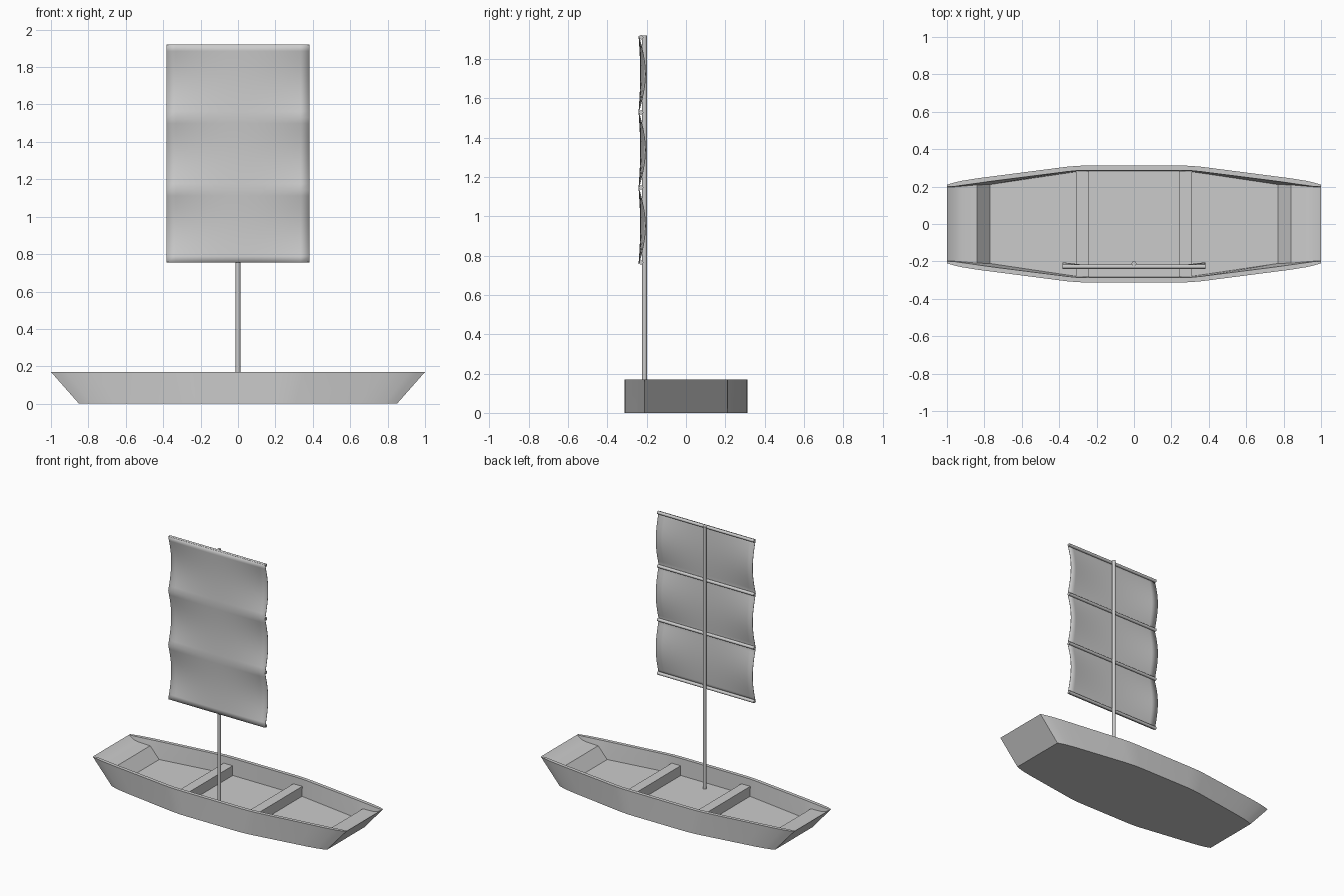
import bpy, bmesh, math
from mathutils import Matrix

old = bpy.data.objects.get("Cube")
if old:
    bpy.data.objects.remove(old, do_unlink=True)

grey = bpy.data.materials.new("plain grey")
grey.use_nodes = True
grey.diffuse_color = (0.6, 0.6, 0.6, 1)
grey.node_tree.nodes["Principled BSDF"].inputs["Base Color"].default_value = (0.6, 0.6, 0.6, 1)


def finish(name, bm, angle=30):
    """Turn a bmesh into a smooth-shaded object with sharp edges kept."""
    bmesh.ops.recalc_face_normals(bm, faces=bm.faces)
    mesh = bpy.data.meshes.new(name)
    bm.to_mesh(mesh)
    bm.free()
    mesh.materials.append(grey)
    ob = bpy.data.objects.new(name, mesh)
    bpy.context.collection.objects.link(ob)
    bpy.ops.object.select_all(action='DESELECT')
    ob.select_set(True)
    bpy.context.view_layer.objects.active = ob
    bpy.ops.object.shade_smooth_by_angle(angle=math.radians(angle))
    return ob


def rod(name, radius, length, centre, axis='Z'):
    bm = bmesh.new()
    turn = Matrix.Rotation(math.pi / 2, 4, 'Y') if axis == 'X' else Matrix.Identity(4)
    bmesh.ops.create_cone(bm, cap_ends=True, segments=16, radius1=radius, radius2=radius,
                          depth=length, matrix=Matrix.Translation(centre) @ turn)
    return finish(name, bm, 40)


def box(name, size, centre):
    bm = bmesh.new()
    bmesh.ops.create_cube(bm, size=1, matrix=Matrix.Translation(centre) @ Matrix.Diagonal((*size, 1)))
    return finish(name, bm)


# Hull: closed cross-sections lofted from end to end
RIM, FLOOR = 0.17, 0.05
# x, outer half width, rim half width, floor half width, floor height
half = [
    (1.00, 0.210, 0.199, 0.197, RIM),
    (0.96, 0.222, 0.201, 0.199, 0.145),
    (0.92, 0.231, 0.207, 0.202, 0.136),
    (0.84, 0.244, 0.218, 0.209, 0.13),
    (0.77, 0.253, 0.228, 0.211, FLOOR),
    (0.36, 0.306, 0.280, 0.272, FLOOR),
    (0.30, 0.311, 0.286, 0.280, FLOOR),
    (0.24, 0.313, 0.287, 0.284, FLOOR),
]
stations = half + [(-s[0], *s[1:]) for s in reversed(half)]
bm = bmesh.new()
rings = []
for x, outer, rim, floor, z in stations:
    side = [(x * 0.85, outer, 0), (x, outer, RIM), (x, rim, RIM), (x, floor, z)]
    loop = side + [(px, -py, pz) for px, py, pz in reversed(side)]
    rings.append([bm.verts.new(p) for p in loop])
for a, b in zip(rings, rings[1:]):
    for i in range(len(a)):
        j = (i + 1) % len(a)
        bm.faces.new((a[i], a[j], b[j], b[i]))
bm.faces.new(rings[0])
bm.faces.new(rings[-1])
finish("hull", bm)

# Two cross benches
for name, sx in (("left_bench", 1), ("right_bench", -1)):
    box(name, (0.07, 0.565, 0.08), (sx * 0.275, 0, 0.08))

# Mast
MAST_Y = -0.211
rod("mast", 0.0125, 1.88, (0, MAST_Y, 0.98))

# Four horizontal spars
LOW, BAY, HALF = 0.765, 0.382, 0.382
for k in range(4):
    rod(f"spar_{k + 1}", 0.011, 2 * HALF, (0, -0.228, LOW + k * BAY), 'X')

# Sail: three bays billowing backwards, most at the free side edges
COLS, ROWS = 16, 36
bm = bmesh.new()
grid = []
for r in range(ROWS + 1):
    t = r / ROWS * 3
    row = []
    for c in range(COLS + 1):
        u = 2 * c / COLS - 1
        belly = 0.034 * abs(math.sin(math.pi * t)) * (0.25 + 0.75 * u * u)
        row.append(bm.verts.new((u * HALF, -0.24 + belly, LOW - 0.008 + t * (BAY + 0.005))))
    grid.append(row)
for lo, hi in zip(grid, grid[1:]):
    for c in range(COLS):
        bm.faces.new((lo[c], lo[c + 1], hi[c + 1], hi[c]))
sail = finish("sail", bm, 60)
thick = sail.modifiers.new("cloth", 'SOLIDIFY')
thick.thickness = 0.003
thick.offset = 0
